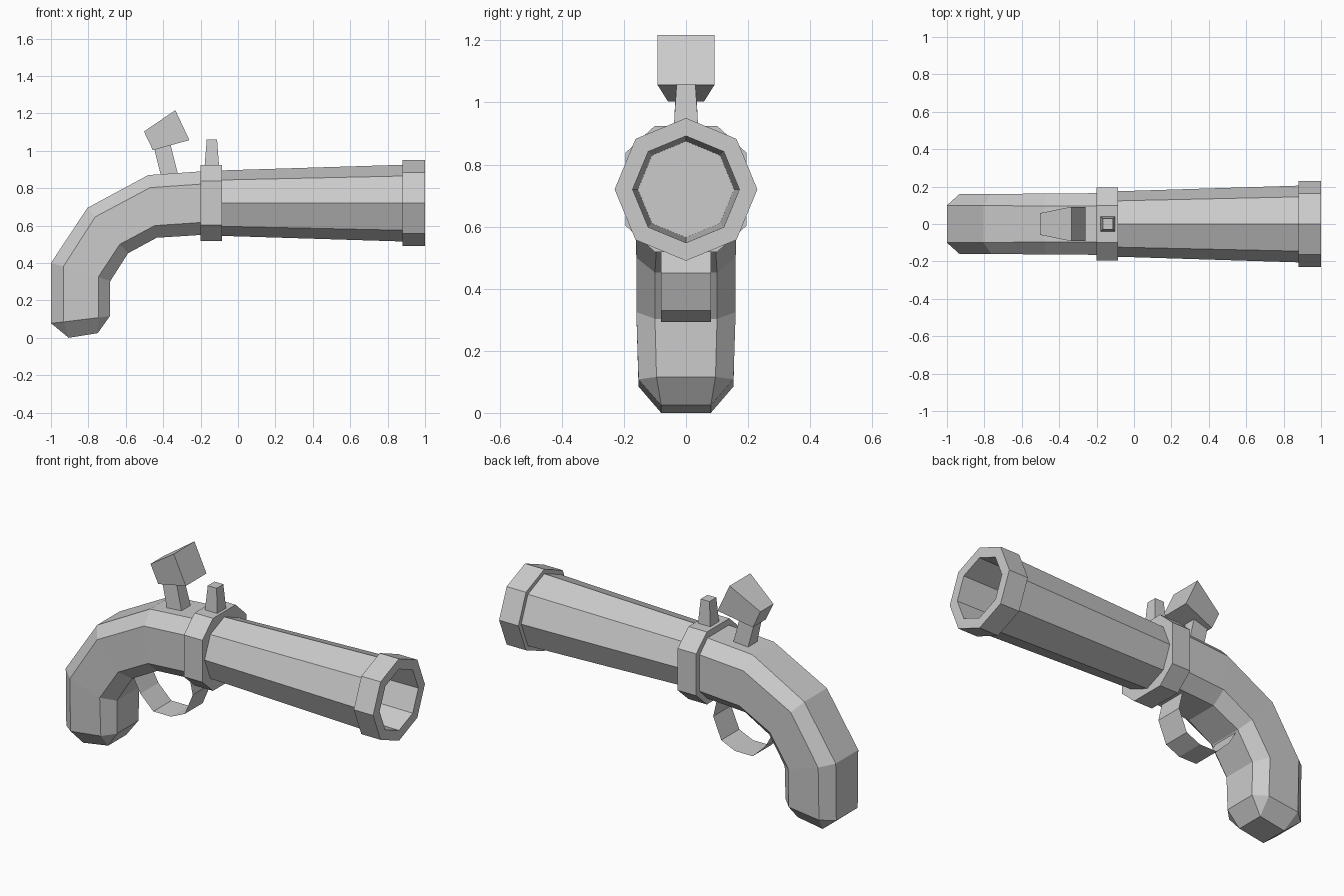
import bpy, bmesh, math

if "Cube" in bpy.data.objects:
    bpy.data.objects.remove(bpy.data.objects["Cube"])


def make(name, rings, closed=True, caps=True):
    """Skin quads between successive rings of points."""
    bm = bmesh.new()
    loops = [[bm.verts.new(p) for p in ring] for ring in rings]
    n = len(loops[0])
    for a, b in zip(loops, loops[1:]):
        for i in range(n if closed else n - 1):
            j = (i + 1) % n
            bm.faces.new((a[i], a[j], b[j], b[i]))
    if caps:
        bm.faces.new(loops[0][::-1])
        bm.faces.new(loops[-1])
    bmesh.ops.remove_doubles(bm, verts=bm.verts, dist=0.0005)
    bmesh.ops.recalc_face_normals(bm, faces=bm.faces)
    me = bpy.data.meshes.new(name)
    bm.to_mesh(me)
    bm.free()
    ob = bpy.data.objects.new(name, me)
    bpy.context.collection.objects.link(ob)
    return ob


def octagon(x, r, zc=0.72):
    return [(x, r * math.cos(i * math.pi / 4), zc + r * math.sin(i * math.pi / 4))
            for i in range(8)]


def mirrored_ring(half):
    """Half cross-section (x, y, z) on +y, completed on -y."""
    return half + [(x, -y, z) for x, y, z in reversed(half)]


def rect(x0, z0, y0, x1, z1, y1):
    return mirrored_ring([(x0, y0, z0), (x1, y1, z1)])


# Barrel with muzzle band and hollow bore
profile = [(-0.12, 0.174), (0.88, 0.205), (0.88, 0.23), (1.0, 0.23),
           (1.0, 0.172), (0.1, 0.155)]
make("barrel", [octagon(x, r) for x, r in profile])

# Collar between barrel and stock
make("collar", [mirrored_ring([(x, 0.1, 0.925), (x, 0.195, 0.838),
                               (x, 0.195, 0.603), (x, 0.1, 0.518)])
                for x in (-0.2, -0.085)])

# Curved stock: back, upper side, lower side, inner points of each section
stock = [
    [(-0.15, 0.893), (-0.15, 0.825), (-0.15, 0.62), (-0.15, 0.553)],
    [(-0.48, 0.87), (-0.47, 0.803), (-0.445, 0.6), (-0.435, 0.535)],
    [(-0.805, 0.695), (-0.763, 0.647), (-0.632, 0.5), (-0.588, 0.452)],
    [(-1.0, 0.4), (-0.933, 0.382), (-0.747, 0.325), (-0.683, 0.303)],
    [(-1.0, 0.078), (-0.933, 0.085), (-0.745, 0.108), (-0.685, 0.116)],
]
widths = [(0.095, 0.165), (0.095, 0.163), (0.1, 0.16), (0.1, 0.16), (0.095, 0.153)]
rings = []
for pts, (inner, outer) in zip(stock, widths):
    rings.append(mirrored_ring([(x, y, z) for (x, z), y in
                                zip(pts, (inner, outer, outer, inner))]))
# Butt end narrows to four corners
rings.append(mirrored_ring([(-0.905, 0.08, 0)] * 2 + [(-0.75, 0.08, 0.025)] * 2))
make("stock", rings)

# Trigger guard: thin bent strap
guard = [(-0.25, 0.56), (-0.225, 0.45), (-0.275, 0.33), (-0.36, 0.292),
         (-0.47, 0.292), (-0.55, 0.37), (-0.61, 0.48)]
make("trigger_guard", [[(x, -0.08, z), (x, 0.08, z)] for x, z in guard],
     closed=False, caps=False)

# Rear sight post
make("sight_post", [rect(-0.18, 0.9, 0.041, -0.1, 0.9, 0.041),
                    rect(-0.167, 1.06, 0.03, -0.112, 1.06, 0.03)])

# Hammer neck and flared head
make("hammer_neck", [rect(-0.408, 0.85, 0.042, -0.315, 0.85, 0.042),
                     rect(-0.45, 1.02, 0.033, -0.365, 1.05, 0.033)])
make("hammer_head", [rect(-0.503, 1.103, 0.058, -0.455, 1.003, 0.058),
                     rect(-0.335, 1.217, 0.092, -0.26, 1.057, 0.092)])
